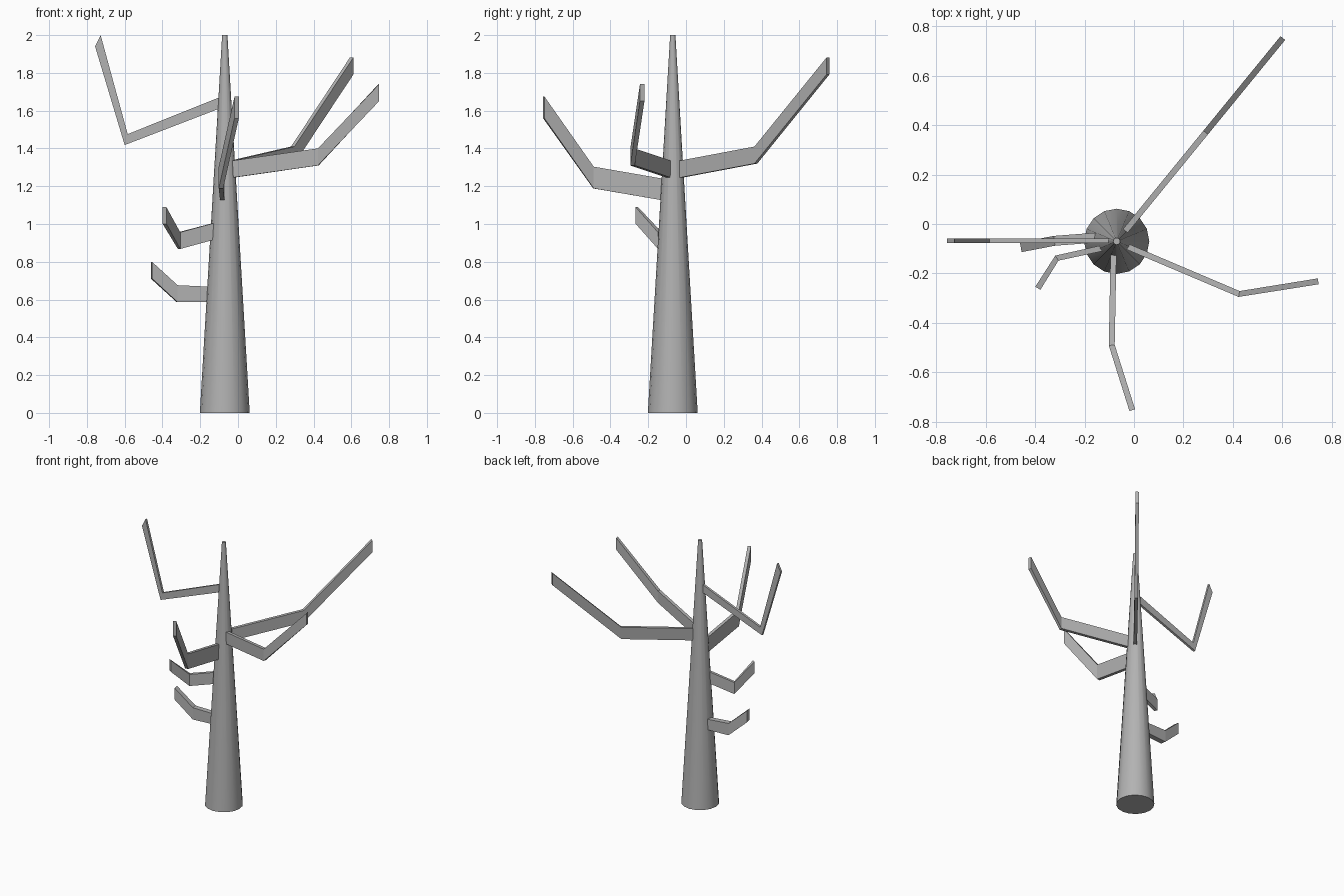
import bpy
import bmesh
import math
from mathutils import Vector

cube = bpy.data.objects.get("Cube")
if cube:
    bpy.data.objects.remove(cube, do_unlink=True)

bark = bpy.data.materials.new("grey_bark")
bark.use_nodes = True
bark.diffuse_color = (0.45, 0.45, 0.45, 1)
bark.node_tree.nodes["Principled BSDF"].inputs["Base Color"].default_value = (0.45, 0.45, 0.45, 1)


def branch(name, stations, width=0.024):
    """Sweep an upright rectangle through stations of (x, y, z, height, top_shift)."""
    pts = [Vector(s[:3]) for s in stations]
    bm = bmesh.new()
    rings = []
    for i, (x, y, z, height, shift) in enumerate(stations):
        # Sideways direction, averaged at the elbow
        along = pts[min(i + 1, len(pts) - 1)] - pts[max(i - 1, 0)]
        along.z = 0
        along.normalize()
        side = Vector((-along.y, along.x, 0)) * width / 2
        rise = Vector((along.x * shift, along.y * shift, height)) / 2
        rings.append([bm.verts.new(pts[i] + a * side + b * rise)
                      for a, b in ((-1, -1), (1, -1), (1, 1), (-1, 1))])
    for lower, upper in zip(rings, rings[1:]):
        for k in range(4):
            n = (k + 1) % 4
            bm.faces.new((lower[k], lower[n], upper[n], upper[k]))
    bm.faces.new(rings[0])
    bm.faces.new(rings[-1])
    bmesh.ops.recalc_face_normals(bm, faces=bm.faces[:])
    mesh = bpy.data.meshes.new(name)
    bm.to_mesh(mesh)
    bm.free()
    obj = bpy.data.objects.new(name, mesh)
    bpy.context.collection.objects.link(obj)
    mesh.materials.append(bark)


# Tapered trunk
bpy.ops.mesh.primitive_cone_add(vertices=16, radius1=0.132, radius2=0.014, depth=2,
                                location=(-0.07, -0.07, 1))
trunk = bpy.context.object
trunk.name = "trunk"
trunk.data.materials.append(bark)
bpy.ops.object.shade_smooth_by_angle(angle=math.radians(30))

# Bent branches: root, elbow, tip
branch("back_left_branch", [(-0.035, -0.028, 1.29, 0.09, 0),
                            (0.29, 0.37, 1.365, 0.09, 0),
                            (0.602, 0.752, 1.837, 0.09, 0)])
branch("left_branch", [(-0.03, -0.09, 1.29, 0.09, 0),
                       (0.425, -0.283, 1.355, 0.09, 0),
                       (0.745, -0.232, 1.695, 0.09, 0)])
branch("front_branch", [(-0.083, -0.125, 1.183, 0.115, 0),
                        (-0.09, -0.49, 1.246, 0.115, 0),
                        (-0.007, -0.753, 1.617, 0.115, 0)])
branch("high_right_branch", [(-0.095, -0.067, 1.642, 0.06, 0),
                             (-0.592, -0.067, 1.447, 0.058, -0.016),
                             (-0.742, -0.067, 1.97, 0.058, -0.03)], 0.018)
branch("middle_right_branch", [(-0.125, -0.097, 0.962, 0.088, 0),
                               (-0.312, -0.138, 0.912, 0.088, 0),
                               (-0.389, -0.26, 1.045, 0.088, 0)])
branch("low_right_branch", [(-0.15, -0.055, 0.628, 0.08, 0),
                            (-0.322, -0.068, 0.631, 0.09, 0),
                            (-0.458, -0.094, 0.755, 0.088, 0)], 0.04)
